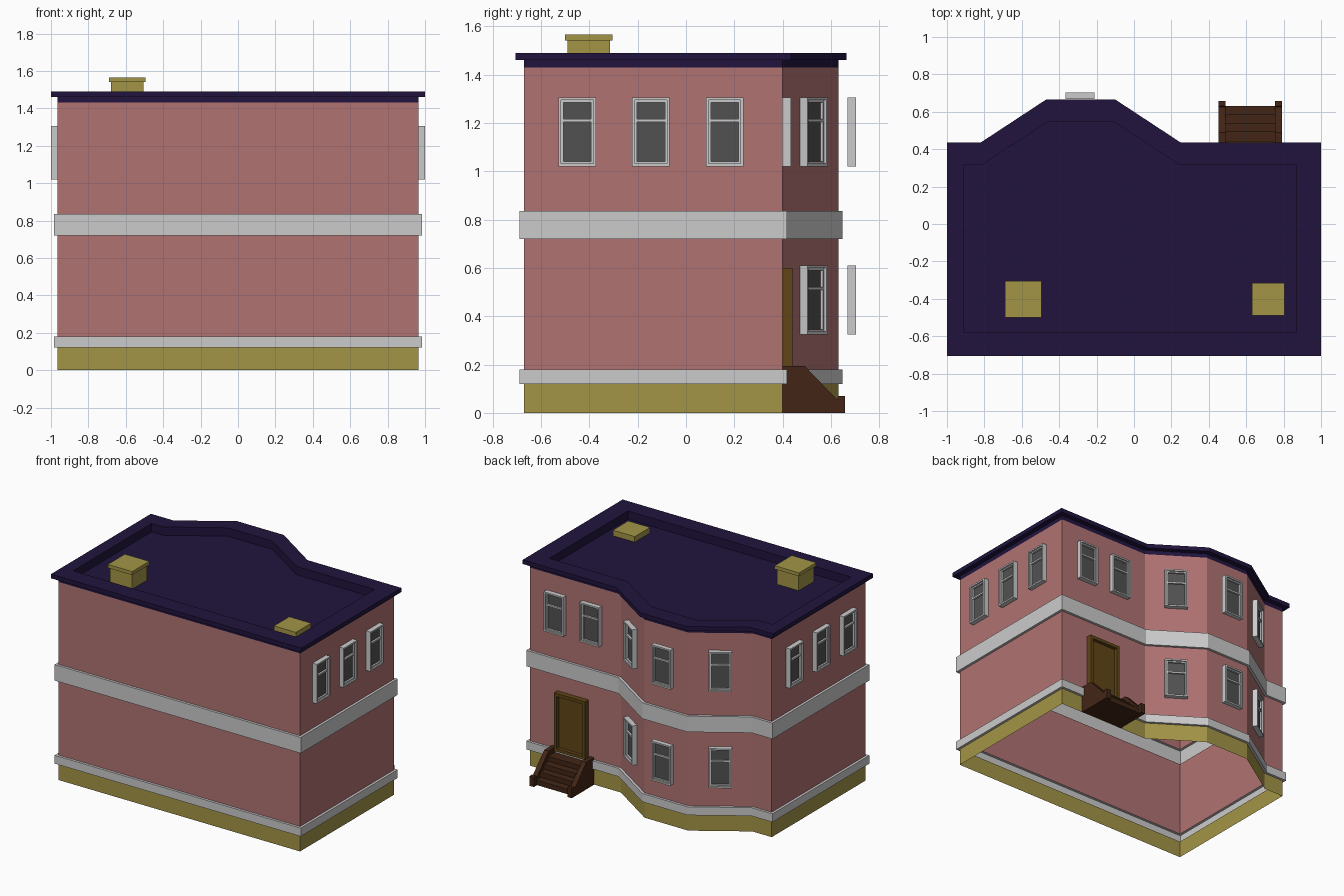
import bpy, bmesh, math
from mathutils import Vector

if "Cube" in bpy.data.objects:
    bpy.data.objects.remove(bpy.data.objects["Cube"])


def mat(name, r, g, b):
    m = bpy.data.materials.new(name)
    m.diffuse_color = (r, g, b, 1)
    m.use_nodes = True
    m.node_tree.nodes["Principled BSDF"].inputs["Base Color"].default_value = m.diffuse_color
    return m


BRICK = mat("brick", 0.44, 0.17, 0.17)
STONE = mat("olive_stone", 0.37, 0.30, 0.063)
ROOF = mat("roof_dark", 0.015, 0.007, 0.047)
DOOR = mat("door_wood", 0.12, 0.06, 0.008)
STEP = mat("step_wood", 0.055, 0.019, 0.008)
GLASS = mat("glass", 0.083, 0.083, 0.083)


def add(name, mesh, m=None, loc=(0, 0, 0), rot=0):
    if m and not mesh.materials:
        mesh.materials.append(m)
    ob = bpy.data.objects.new(name, mesh)
    ob.location = loc
    ob.rotation_euler.z = rot
    bpy.context.collection.objects.link(ob)
    return ob


def loft(name, rings, cap=False):
    """Skin between matching closed rings; optionally close the last one."""
    bm = bmesh.new()
    vs = [[bm.verts.new(p) for p in r] for r in rings]
    n = len(rings[0])
    for a, b in zip(vs, vs[1:]):
        for i in range(n):
            j = (i + 1) % n
            bm.faces.new((a[i], a[j], b[j], b[i]))
    if cap:
        bm.faces.new(vs[-1])
    me = bpy.data.meshes.new(name)
    bm.to_mesh(me)
    bm.free()
    return me


def boxes(name, *spans):
    """One mesh from boxes given as (x0, x1, y0, y1, z0, z1)."""
    bm = bmesh.new()
    for x0, x1, y0, y1, z0, z1 in spans:
        for v in bmesh.ops.create_cube(bm, size=1)["verts"]:
            v.co = Vector(((x0 + x1) / 2 + v.co.x * (x1 - x0),
                           (y0 + y1) / 2 + v.co.y * (y1 - y0),
                           (z0 + z1) / 2 + v.co.z * (z1 - z0)))
    me = bpy.data.meshes.new(name)
    bm.to_mesh(me)
    bm.free()
    return me


def plan(xl, xr, yf, yb, k, z):
    """House outline with the three-sided bay at the back."""
    return [(x, y, z) for x, y in (
        (xl, yf), (xr, yf), (xr, yb), (0.24 + k, yb), (-0.11 + k, yb + 0.23),
        (-0.46 - k, yb + 0.23), (-0.81 - k, yb), (xl, yb))]


def ring(o, z):
    return plan(-0.965 - o, 0.965 + o, -0.67 - o, 0.40 + o, 0.3 * o, z)


# Plinth, walls and stone bands (hollow, open below)
add("plinth", loft("plinth", [ring(0, 0), ring(0, 0.12)]), STONE)
add("lower_wall", loft("lower_wall", [ring(0, 0.18), ring(0, 0.72)]), BRICK)
add("upper_wall", loft("upper_wall", [ring(0, 0.835), ring(0, 1.43)]), BRICK)
for name, z0, z1 in (("base_band", 0.12, 0.18), ("middle_band", 0.72, 0.835)):
    add(name, loft(name, [ring(0, z0), ring(0.018, z0), ring(0.018, z1), ring(0, z1)]))

# Roof with overhanging rim and sunken deck
inner = (-0.91, 0.87, -0.58, 0.315, 0.005)
add("roof", loft("roof", [ring(0, 1.43), ring(0, 1.46), ring(0.035, 1.46),
                          ring(0.035, 1.49), plan(*inner, 1.49),
                          plan(*inner, 1.43)], cap=True), ROOF)

# Chimneys
add("tall_chimney", boxes("tall_chimney",
                          (-0.68, -0.505, -0.49, -0.315, 1.43, 1.54),
                          (-0.69, -0.495, -0.50, -0.305, 1.54, 1.565)), STONE)
add("short_chimney", boxes("short_chimney",
                           (0.63, 0.805, -0.49, -0.315, 1.43, 1.47)), STONE)


def rect(w, h, inset, y):
    a, b, c = w / 2 - inset, inset, h - inset
    return [(a, y, b), (-a, y, b), (-a, y, c), (a, y, c)]


# Window: stepped frame, crossbar and pane, facing local +y
W, H = 0.155, 0.285
frame = loft("window_frame", [rect(W, H, i, y) for i, y in (
    (0, 0), (0, 0.035), (0.011, 0.035), (0.011, 0.024), (0.02, 0.024), (0.02, 0.01))])
bar = boxes("window_bar", (-0.06, 0.06, 0.01, 0.024, 0.183, 0.195))
pane = loft("window_pane", [rect(W, H, 0.011, 0.0), rect(W, H, 0.011, 0.011)], cap=True)


def window(x, y, z, rot):
    add("window_frame", frame, None, (x, y, z), rot)
    add("window_bar", bar, None, (x, y, z), rot)
    add("window_pane", pane, GLASS, (x, y, z), rot)


LOW, HIGH = 0.325, 1.02
SLANT = math.atan2(0.23, 0.35)
for y in (-0.45, -0.145, 0.16):             # both side walls
    for s in (-1, 1):
        window(s * 0.965, y, HIGH, -s * math.pi / 2)
for z in (LOW, HIGH):                       # bay
    window(0.065, 0.515, z, -SLANT)
    window(-0.29, 0.668, z, 0)
    window(-0.635, 0.515, z, SLANT)
for x in (0.47, 0.755):                     # flat part of the back
    window(x, 0.40, HIGH, 0)

# Door with frame and recessed leaf
dw, dh, dloc = 0.25, 0.42, (0.622, 0.40, 0.18)
add("door_frame", loft("door_frame", [rect(dw, dh, i, y) for i, y in (
    (0, 0), (0, 0.04), (0.022, 0.04), (0.022, 0.015))], cap=True), DOOR, dloc)

# Steps between two sloping side boards with end posts
N = 4
add("steps", boxes("steps", *[
    (0.48, 0.765, 0.40, 0.63 - i * 0.045, 0.04 * i + 0.005, 0.04 * (i + 1))
    for i in range(N)]), STEP)
profile = [(0.40, 0), (0.657, 0), (0.657, 0.07), (0.63, 0.07),
           (0.625, 0.055), (0.49, 0.195), (0.40, 0.195)]
for x in (0.453, 0.755):
    sides = [[(x + d, y, z) for y, z in profile] for d in (0, 0.035)]
    me = loft("step_side", sides, cap=True)
    bm = bmesh.new()
    bm.from_mesh(me)
    bmesh.ops.holes_fill(bm, edges=[e for e in bm.edges if e.is_boundary])
    bmesh.ops.recalc_face_normals(bm, faces=bm.faces)
    bm.to_mesh(me)
    bm.free()
    add("step_side", me, STEP)
